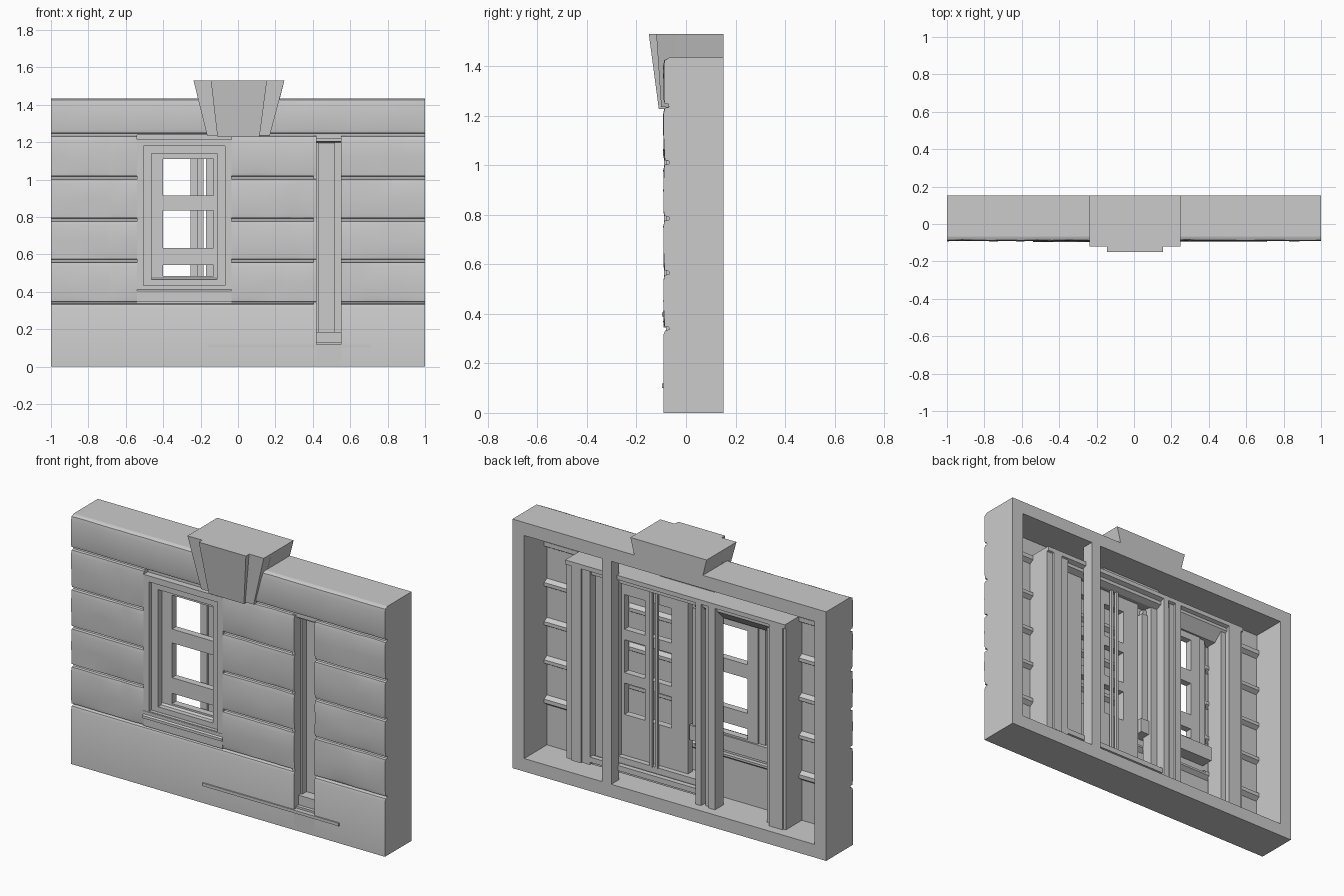
import bpy, bmesh, random
from mathutils import Vector, noise

if "Cube" in bpy.data.objects:
    bpy.data.objects.remove(bpy.data.objects["Cube"])

random.seed(4)


def finish(name, bm, smooth=False):
    bmesh.ops.recalc_face_normals(bm, faces=bm.faces)
    me = bpy.data.meshes.new(name)
    bm.to_mesh(me)
    bm.free()
    ob = bpy.data.objects.new(name, me)
    bpy.context.collection.objects.link(ob)
    if smooth:
        bpy.context.view_layer.objects.active = ob
        ob.select_set(True)
        bpy.ops.object.shade_smooth_by_angle(angle=0.6)
        ob.select_set(False)
    return ob


def add_box(bm, x0, x1, y0, y1, z0, z1):
    r = bmesh.ops.create_cube(bm, size=1)
    for v in r['verts']:
        v.co = Vector(((x0, x1)[v.co.x > 0], (y0, y1)[v.co.y > 0], (z0, z1)[v.co.z > 0]))


def boxes(name, *specs):
    bm = bmesh.new()
    for s in specs:
        add_box(bm, *s)
    return finish(name, bm)


def ring(name, x0, x1, z0, z1, w, y0, y1):
    """rectangular frame of bar width w"""
    return boxes(name, (x0, x0 + w, y0, y1, z0, z1), (x1 - w, x1, y0, y1, z0, z1),
                 (x0 + w, x1 - w, y0, y1, z0, z0 + w), (x0 + w, x1 - w, y0, y1, z1 - w, z1))


def extrude_x(name, profile, xs, rough=0.0, smooth=False):
    """sweep a (y, z) profile along x, with light hand-hewn wobble on its front"""
    bm = bmesh.new()
    rows = []
    for x in xs:
        row = []
        for y, z in profile:
            d = rough * abs(noise.noise(Vector((x * 5, z * 9, 2)))) if y < -0.075 else 0
            row.append(bm.verts.new((x, y + d, z)))
        rows.append(row)
    n = len(profile)
    for a, b in zip(rows, rows[1:]):
        for i in range(n):
            bm.faces.new((a[i], a[(i + 1) % n], b[(i + 1) % n], b[i]))
    bm.faces.new(rows[0])
    bm.faces.new(rows[-1])
    return finish(name, bm, smooth)


def stone(name, x0, x1, z0, z1):
    """thin pillowed block, hollow behind with short lips turned to the back"""
    prof = [(-.03, z0), (-.068, z0), (-.07, z0 + .008), (-.088, z0 + .01), (-.092, z0 + .03),
            (-.092, (z0 + z1) / 2), (-.092, z1 - .03), (-.087, z1 - .008), (-.07, z1 - .006),
            (-.068, z1), (-.03, z1), (-.03, z1 - .01), (-.055, z1 - .025),
            (-.055, z0 + .025), (-.03, z0 + .01)]
    n = max(3, int((x1 - x0) / 0.06))
    return extrude_x(name, prof, [x0 + (x1 - x0) * i / n for i in range(n + 1)], 0.012, True)


def taper(name, bottom, top, z0, z1, yb, yt, yback):
    """keystone wedge widening upwards with a leaning front"""
    bm = bmesh.new()
    lo, hi = [[bm.verts.new(p) for p in ((x[0], y, z), (x[1], y, z), (x[1], yback, z), (x[0], yback, z))]
              for x, y, z in ((bottom, yb, z0), (top, yt, z1))]
    bm.faces.new(lo)
    bm.faces.new(hi)
    for i in range(4):
        j = (i + 1) % 4
        bm.faces.new((lo[i], lo[j], hi[j], hi[i]))
    return finish(name, bm)


# hollow outer casing with its rear divider
boxes("casing", (-1, -.925, -.067, .152, 0, 1.435), (.925, 1, -.067, .152, 0, 1.435),
      (-.925, .925, -.067, .152, 0, .075), (-.925, .925, -.067, .152, 1.36, 1.435))
boxes("rear_divider", (.37, .43, .08, .152, .075, 1.36))

# stone courses left of the window, between openings, and right of the slot
courses = [(.338, .565), (.565, .785), (.785, 1.01), (1.01, 1.24)]
for i, (a, b) in enumerate(courses):
    j = -.67 + random.uniform(-.03, .03)
    stone(f"left_outer_stone_{i}", -1, j, a, b)
    stone(f"left_inner_stone_{i}", j, -.54, a, b)
    stone(f"middle_stone_{i}", -.035, .42, a, b)
    stone(f"right_stone_{i}", .55, 1, a, b)

# top beam course and plinth
top = [(-.03, 1.24), (-.07, 1.24), (-.071, 1.248), (-.088, 1.25), (-.093, 1.27), (-.093, 1.40), (-.088, 1.425),
       (-.067, 1.435), (0, 1.434), (0, 1.40), (-.05, 1.38), (-.05, 1.27), (-.03, 1.255)]
extrude_x("top_beam", top, [-1 + .08 * i for i in range(26)], .008, True)


def plinth(name, x0, x1, z0, z1):
    prof = [(-.09, z0), (-.09, z1 - .02), (-.085, z1 - .006), (-.066, z1), (-.03, z1),
            (-.03, z1 - .012), (-.055, z1 - .03), (-.055, z0)]
    extrude_x(name, prof, (x0, x1), 0, True)


plinth("plinth_left", -1, .42, 0, .338)
plinth("plinth_right", .55, 1, 0, .338)
boxes("plinth_under_slot", (.42, .55, -.09, -.055, 0, .115))
boxes("thin_ledge", (-.16, .71, -.097, -.055, .101, .118))
boxes("stone_under_window", (-.54, -.035, -.09, -.055, .345, .43), (-.54, -.035, -.068, -.055, .33, .345))

# keystone: broad wedge with a raised centre
taper("keystone_body", (-.165, .17), (-.238, .248), 1.235, 1.53, -.10, -.12, -.02)
taper("keystone_rear", (-.195, .205), (-.238, .248), 1.36, 1.53, -.05, -.05, .152)
taper("keystone_face", (-.11, .115), (-.145, .155), 1.228, 1.53, -.11, -.15, -.05)

# window: stepped surround, sloped sill and glazed sash
ring("window_surround", -.54, -.035, .40, 1.215, .035, -.088, -.03)
ring("window_moulding", -.507, -.066, .42, 1.185, .045, -.068, .0)
extrude_x("window_sill", [(-.097, .39), (-.097, .405), (-.03, .475), (.02, .475), (.02, .39)], (-.54, -.035))
sx0, sx1, y0, y1 = -.465, -.05, -.03, .01
boxes("window_sash", (sx0, -.40, y0, y1, .44, 1.15), (-.115, sx1, y0, y1, .44, 1.15),
      (-.40, -.115, y0, y1, 1.11, 1.15), (-.40, -.115, y0, y1, .835, .915),
      (-.40, -.115, y0, y1, .545, .635), (-.40, -.115, y0, y1, .44, .485))
extrude_x("window_head", [(-.05, 1.15), (.02, 1.15), (.08, 1.21), (.08, 1.245), (-.05, 1.245)], (-.6, -.13))

# inner frame carrying both openings, seen from the back
boxes("left_post", (-.70, -.685, -.055, .09, .06, 1.25), (-.685, -.60, .06, .10, .06, 1.25),
      (-.60, -.565, -.04, .07, .06, 1.25))
boxes("centre_post", (-.255, -.215, .025, .10, .075, 1.25), (-.215, -.185, .04, .085, .075, 1.25),
      (-.165, -.13, .02, .10, .075, 1.25), (-.17, -.13, .02, .06, .075, 1.25))
boxes("right_post", (.55, .60, -.055, .09, .115, 1.25), (.60, .66, .06, .10, .115, 1.25),
      (.66, .70, -.055, .09, .115, 1.25))
extrude_x("lintel", [(-.05, 1.205), (.04, 1.19), (.075, 1.205), (.075, 1.225), (.10, 1.235), (.10, 1.26), (-.05, 1.26)],
          (-.70, .70))
boxes("bottom_rail", (-.13, .70, -.05, .06, .105, .15), (-.13, .70, .06, .09, .13, .16),
      (-.13, .70, -.05, .04, .15, .185))

# hidden sash in the second opening
boxes("second_sash", (-.02, .085, -.03, .01, .18, 1.2), (.22, .255, -.03, .01, .40, 1.2),
      (.385, .43, -.03, .01, .18, 1.2), (.085, .385, -.03, .01, .18, .42),
      (.085, .385, -.03, .01, .60, .66), (.085, .385, -.03, .01, .85, .91),
      (.085, .385, -.03, .01, 1.11, 1.2))
boxes("sash_edge_bars", (.15, .165, .03, .045, .18, 1.2), (.185, .20, .03, .045, .18, 1.2),
      (-.13, -.09, -.03, .04, .16, 1.2))

# tall slot in the front wall
boxes("slot_panel", (.41, .515, .01, .04, .115, 1.24), (.515, .56, -.02, .04, .115, 1.24))
boxes("slot_left_cheek", (.405, .42, -.08, .03, .115, 1.235))
boxes("slot_head", (.42, .58, -.07, .03, 1.22, 1.25))
boxes("slot_foot", (.42, .55, -.07, .03, .10, .13), (.42, .55, -.03, .03, .13, .17))
